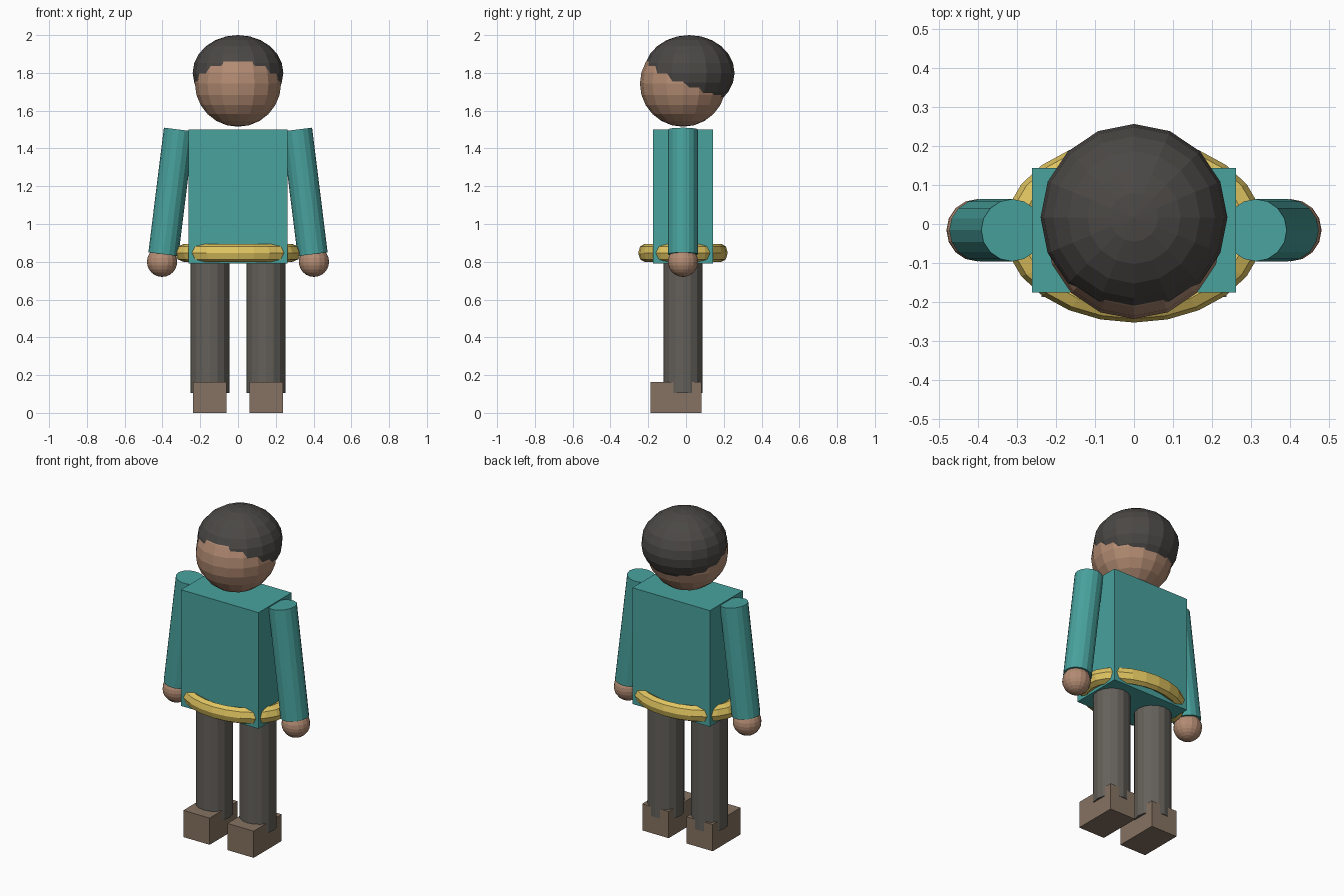
import bpy
from math import atan2
from mathutils import Vector

if "Cube" in bpy.data.objects:
    bpy.data.objects.remove(bpy.data.objects["Cube"])

Y = -0.016  # common centre line of the body in depth


def material(name, rgb):
    m = bpy.data.materials.new(name)
    m.diffuse_color = (*rgb, 1)
    m.use_nodes = True
    m.node_tree.nodes["Principled BSDF"].inputs["Base Color"].default_value = m.diffuse_color
    return m


teal = material("teal_cloth", (0.065, 0.36, 0.34))
gold = material("gold", (0.75, 0.56, 0.12))
skin = material("skin", (0.45, 0.26, 0.17))
dark = material("hair_dark", (0.07, 0.065, 0.06))
grey = material("trouser_grey", (0.127, 0.117, 0.102))
brown = material("shoe_brown", (0.235, 0.17, 0.122))


def finish(name, mat, scale=(1, 1, 1)):
    ob = bpy.context.object
    ob.name = name
    ob.scale = scale
    ob.data.materials.append(mat)
    return ob


def box(name, mat, centre, size):
    bpy.ops.mesh.primitive_cube_add(size=1, location=centre)
    return finish(name, mat, size)


def ball(name, mat, centre, radii, segments=16, rings=12):
    bpy.ops.mesh.primitive_uv_sphere_add(segments=segments, ring_count=rings,
                                         radius=1, location=centre)
    return finish(name, mat, radii)


def rod(name, mat, top, bottom, radius):
    top, bottom = Vector(top), Vector(bottom)
    axis = top - bottom
    bpy.ops.mesh.primitive_cylinder_add(
        vertices=16, radius=radius, depth=axis.length,
        location=(top + bottom) / 2, rotation=(0, atan2(axis.x, axis.z), 0))
    return finish(name, mat)


# Torso and belt
box("torso", teal, (0, Y, 1.145), (0.524, 0.32, 0.71))
bpy.ops.mesh.primitive_torus_add(location=(0, Y, 0.847), major_radius=0.286,
                                 minor_radius=0.048, major_segments=24,
                                 minor_segments=8)
finish("belt", gold, (1, 0.71, 1))

# Head, with hair as a larger flattened ball set back over it
ball("head", skin, (0, Y, 1.743), (0.228, 0.228, 0.228))
ball("hair", dark, (0, 0.017, 1.80), (0.24, 0.24, 0.20))

# Limbs, mirrored left and right
for side, s in (("left", 1), ("right", -1)):
    rod(side + "_arm", teal, (s * 0.313, Y, 1.50), (s * 0.395, Y, 0.84), 0.08)
    ball(side + "_hand", skin, (s * 0.402, Y, 0.80), (0.08, 0.08, 0.08))
    rod(side + "_leg", grey, (s * 0.148, Y, 0.82), (s * 0.148, Y, 0.105), 0.104)
    box(side + "_shoe", brown, (s * 0.149, -0.053, 0.0815), (0.178, 0.27, 0.163))
